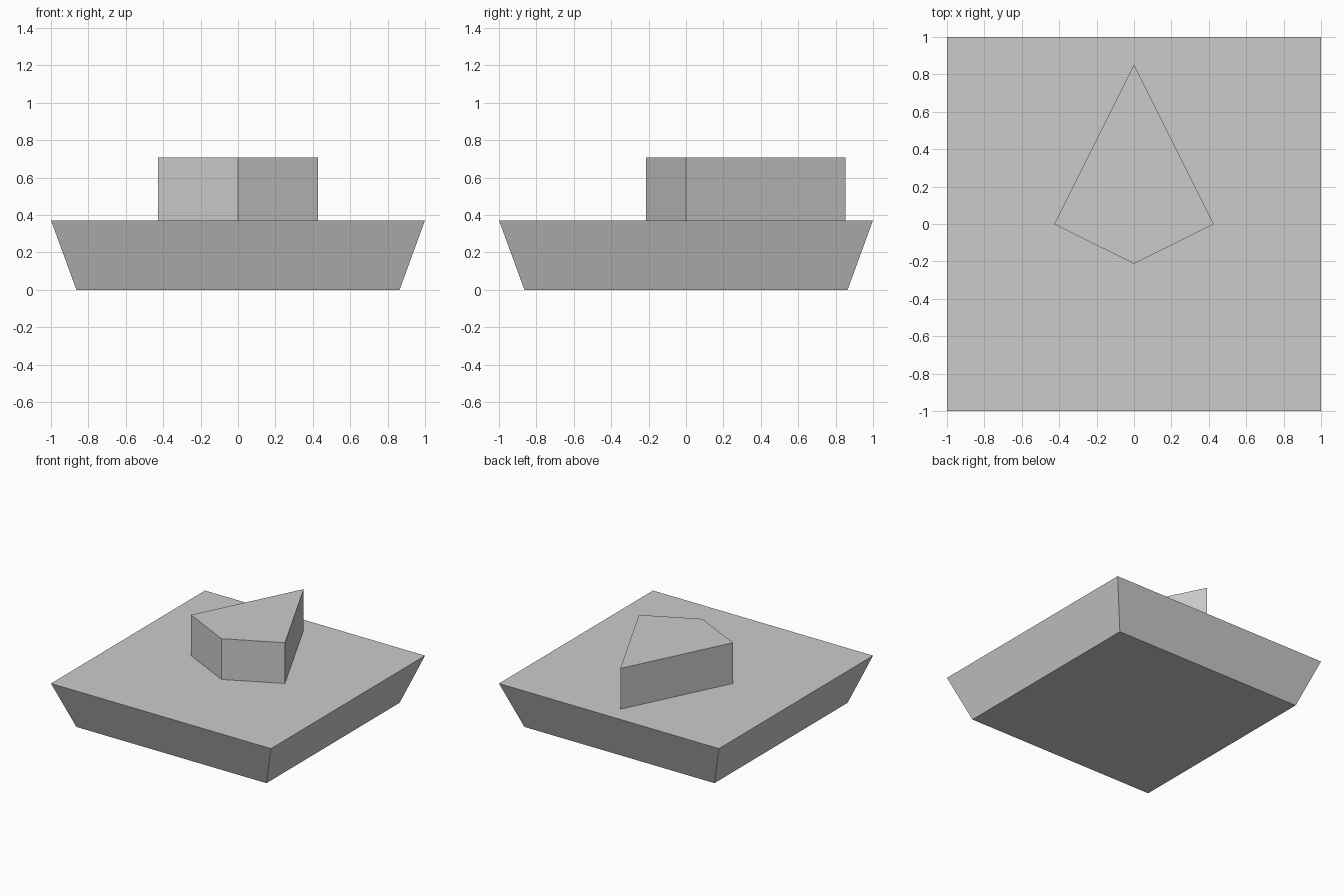
import bpy
import bmesh

cube = bpy.data.objects.get("Cube")
if cube:
    bpy.data.objects.remove(cube, do_unlink=True)

# Single plain grey
grey = bpy.data.materials.new("light_grey")
grey.use_nodes = True
colour = (0.6, 0.6, 0.6, 1)
grey.diffuse_color = colour
grey.node_tree.nodes["Principled BSDF"].inputs["Base Color"].default_value = colour


def extruded_outline(name, outline, bottom, top, bottom_scale=1.0):
    """Solid from a flat outline, optionally tapered towards its underside."""
    bm = bmesh.new()
    base = bm.faces.new([bm.verts.new((x, y, top)) for x, y in outline])
    result = bmesh.ops.extrude_face_region(bm, geom=[base], use_keep_orig=True)
    for v in result["geom"]:
        if isinstance(v, bmesh.types.BMVert):
            v.co = (v.co.x * bottom_scale, v.co.y * bottom_scale, bottom)
    bmesh.ops.recalc_face_normals(bm, faces=bm.faces)
    mesh = bpy.data.meshes.new(name)
    bm.to_mesh(mesh)
    bm.free()
    mesh.materials.append(grey)
    obj = bpy.data.objects.new(name, mesh)
    bpy.context.collection.objects.link(obj)
    return obj


# Square base, narrower at the bottom
square = [(-1, -1), (1, -1), (1, 1), (-1, 1)]
extruded_outline("tapered_base", square, 0, 0.372, 0.864)

# Kite-shaped pointer block standing on the base
kite = [(0, -0.213), (0.427, 0), (0, 0.853), (-0.427, 0)]
extruded_outline("pointer_block", kite, 0.372, 0.707)
